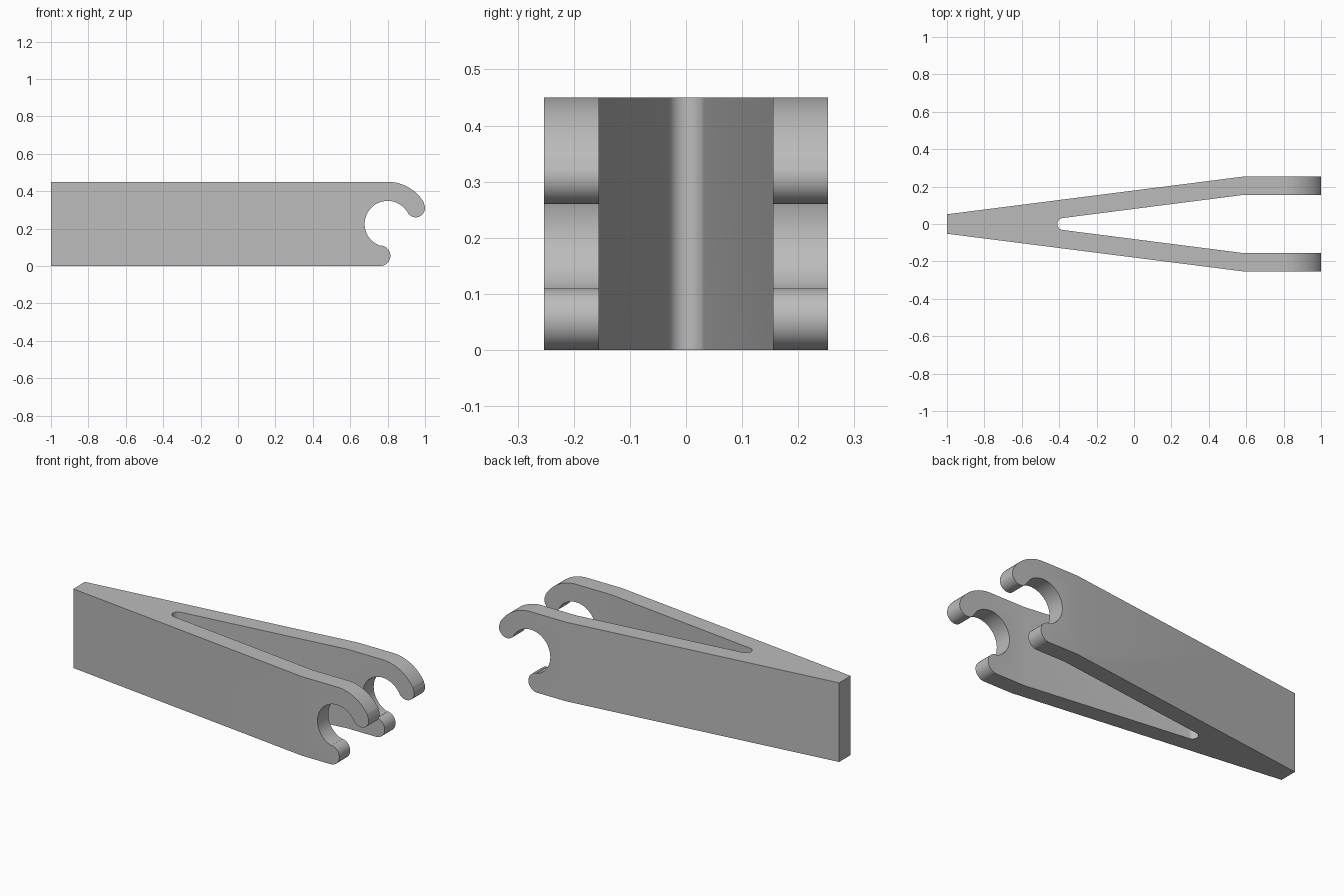
import bpy
import bmesh
from math import cos, sin, radians
from mathutils import Vector

if "Cube" in bpy.data.objects:
    bpy.data.objects.remove(bpy.data.objects["Cube"], do_unlink=True)

HEIGHT = 0.45


def arc(cx, cy, r, start, end, steps):
    """Points along an arc, angles in degrees."""
    angles = [radians(start + (end - start) * i / steps) for i in range(steps + 1)]
    return [(cx + r * cos(a), cy + r * sin(a)) for a in angles]


def prism(name, outline, to_3d, sweep):
    """Extrude a flat outline along the sweep vector."""
    bm = bmesh.new()
    face = bm.faces.new([bm.verts.new(to_3d(*p)) for p in outline])
    extruded = bmesh.ops.extrude_face_region(bm, geom=[face])["geom"]
    verts = [v for v in extruded if isinstance(v, bmesh.types.BMVert)]
    bmesh.ops.translate(bm, verts=verts, vec=Vector(sweep))
    bmesh.ops.recalc_face_normals(bm, faces=bm.faces)
    mesh = bpy.data.meshes.new(name)
    bm.to_mesh(mesh)
    bm.free()
    obj = bpy.data.objects.new(name, mesh)
    bpy.context.collection.objects.link(obj)
    return obj


# Forked body: tapered plan with a round-ended slot between the two arms
outer = [(-1, 0.052), (0.58, 0.253), (1.1, 0.253)]
inner = [(1.1, 0.155), (0.58, 0.155)]
slot_end = arc(-0.378, 0, 0.032, 97, 263, 16)
plan = outer + inner + slot_end
plan += [(x, -y) for x, y in reversed(outer + inner)]
body = prism("forked_clip", plan, lambda x, y: (x, y, 0), (0, 0, HEIGHT))

# Side profile: straight bar ending in an open hook with rounded tips
side = [(-1.1, 0), (0.76, 0)]
side += arc(0.76, 0.055, 0.055, -84, 82, 14)          # lower tip
side += arc(0.80, 0.225, 0.123, 253, 31, 40)          # inside of hook
side += arc(0.95, 0.31, 0.05, 209.5, 389.5, 16)[1:]   # upper tip
side += arc(0.80, 0.225, 0.225, 31, 90, 18)           # outside of hook
side += [(-1.1, HEIGHT)]
cutter = prism("hook_profile_cutter", side, lambda x, z: (x, -0.4, z), (0, 0.8, 0))
cutter.hide_render = True

# Keep only what lies inside both shapes
mod = body.modifiers.new("hook_shape", "BOOLEAN")
mod.operation = "INTERSECT"
mod.solver = "EXACT"
mod.object = cutter
bpy.ops.object.select_all(action="DESELECT")
body.select_set(True)
bpy.context.view_layer.objects.active = body
bpy.ops.object.modifier_apply(modifier=mod.name)
bpy.data.objects.remove(cutter, do_unlink=True)
bpy.ops.object.shade_smooth_by_angle(angle=radians(30))

# Single grey finish
grey = bpy.data.materials.new("plain_grey")
grey.use_nodes = True
colour = (0.5, 0.5, 0.5, 1)
grey.diffuse_color = colour
grey.node_tree.nodes["Principled BSDF"].inputs["Base Color"].default_value = colour
body.data.materials.clear()
body.data.materials.append(grey)
